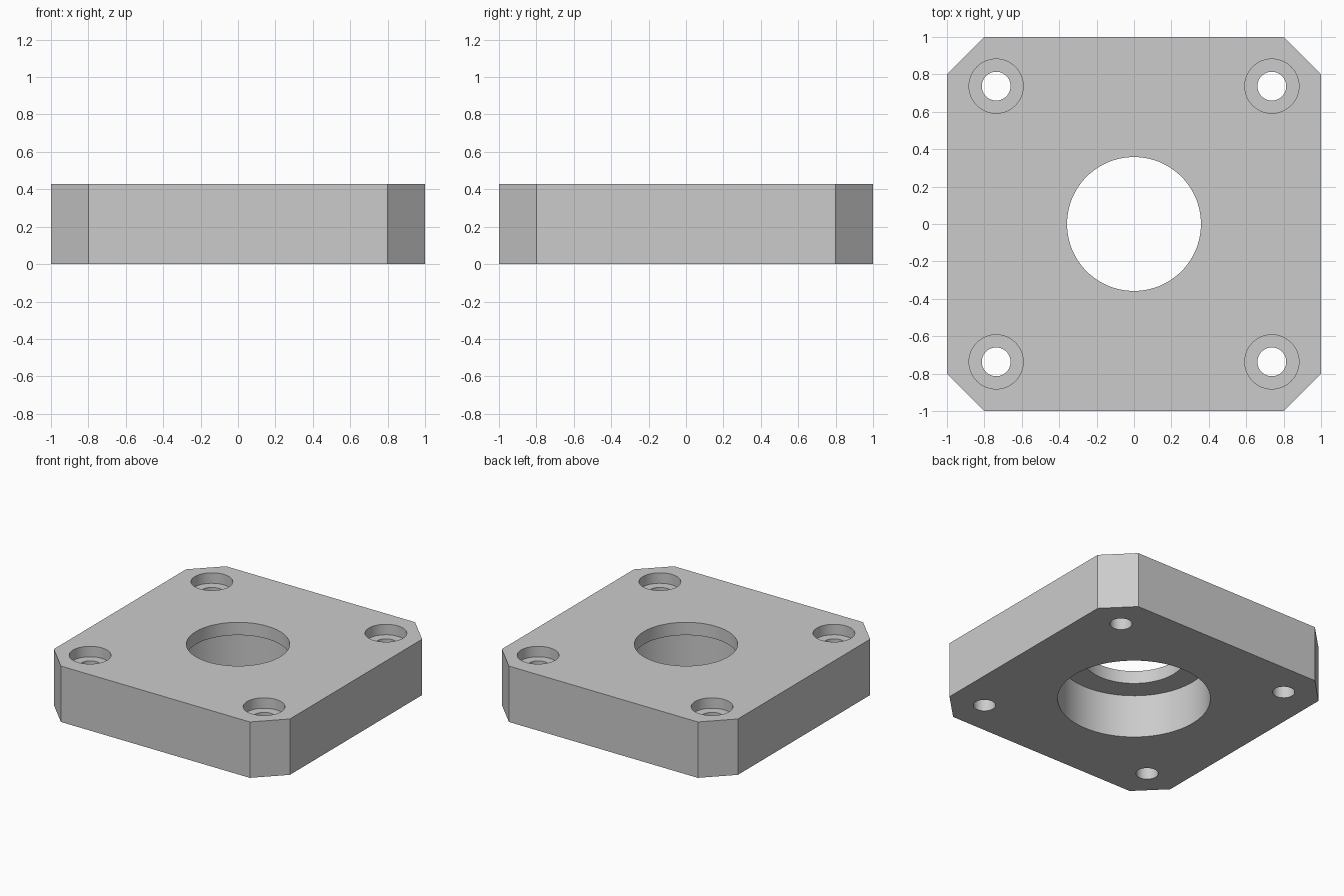
import bpy
import bmesh
import math

cube = bpy.data.objects.get("Cube")
if cube:
    bpy.data.objects.remove(cube)

HEIGHT, HALF, CHAMFER = 0.428, 1.0, 0.2
BOLT = 0.737      # bolt hole offset from the centre
OVER = 0.1        # how far cutters stick out of the plate

grey = bpy.data.materials.new("machined grey")
grey.use_nodes = True
colour = (0.6, 0.6, 0.6, 1.0)
grey.diffuse_color = colour
grey.node_tree.nodes["Principled BSDF"].inputs["Base Color"].default_value = colour


def make_object(name, bm):
    bmesh.ops.recalc_face_normals(bm, faces=bm.faces)
    mesh = bpy.data.meshes.new(name)
    bm.to_mesh(mesh)
    bm.free()
    mesh.materials.append(grey)
    obj = bpy.data.objects.new(name, mesh)
    bpy.context.collection.objects.link(obj)
    return obj


def stepped_cutter(name, x, y, steps, sides):
    """Round cutter from (radius, z) steps, capped at both ends."""
    bm = bmesh.new()
    rings = []
    for radius, z in steps:
        angles = [math.tau * i / sides for i in range(sides)]
        rings.append([bm.verts.new((x + radius * math.cos(a), y + radius * math.sin(a), z))
                      for a in angles])
    for low, high in zip(rings, rings[1:]):
        for i in range(sides):
            j = (i + 1) % sides
            bm.faces.new((low[i], low[j], high[j], high[i]))
    bm.faces.new(rings[0])
    bm.faces.new(rings[-1])
    cutter = make_object(name, bm)
    cutter.hide_render = True
    return cutter


# Square plate with chamfered corners
bm = bmesh.new()
inner = HALF - CHAMFER
outline = []
for sx, sy in ((1, 1), (-1, 1), (-1, -1), (1, -1)):
    pair = [(sx * HALF, sy * inner), (sx * inner, sy * HALF)]
    outline += pair if sx * sy > 0 else pair[::-1]
base = bm.faces.new([bm.verts.new((x, y, 0)) for x, y in outline])
top = bmesh.ops.extrude_face_region(bm, geom=[base])["geom"]
bmesh.ops.translate(bm, vec=(0, 0, HEIGHT),
                    verts=[v for v in top if isinstance(v, bmesh.types.BMVert)])
plate = make_object("mounting_plate", bm)

# Central bore: wide from below, narrower through the top lip
cutters = [stepped_cutter("centre_bore_cutter", 0, 0,
                          [(0.53, -OVER), (0.53, 0.33), (0.358, 0.33), (0.358, HEIGHT + OVER)], 96)]

# Counterbored bolt holes in the four corners
for x in (-BOLT, BOLT):
    for y in (-BOLT, BOLT):
        cutters.append(stepped_cutter("bolt_hole_cutter", x, y,
                                      [(0.077, -OVER), (0.077, HEIGHT - 0.08),
                                       (0.145, HEIGHT - 0.08), (0.145, HEIGHT + OVER)], 48))

# Cut every hole, then discard the cutters
bpy.ops.object.select_all(action="DESELECT")
plate.select_set(True)
bpy.context.view_layer.objects.active = plate
for cutter in cutters:
    cut = plate.modifiers.new("hole", "BOOLEAN")
    cut.operation = "DIFFERENCE"
    cut.solver = "EXACT"
    cut.object = cutter
    bpy.ops.object.modifier_apply(modifier=cut.name)
    bpy.data.objects.remove(cutter)

bpy.ops.object.shade_smooth_by_angle(angle=math.radians(30))
